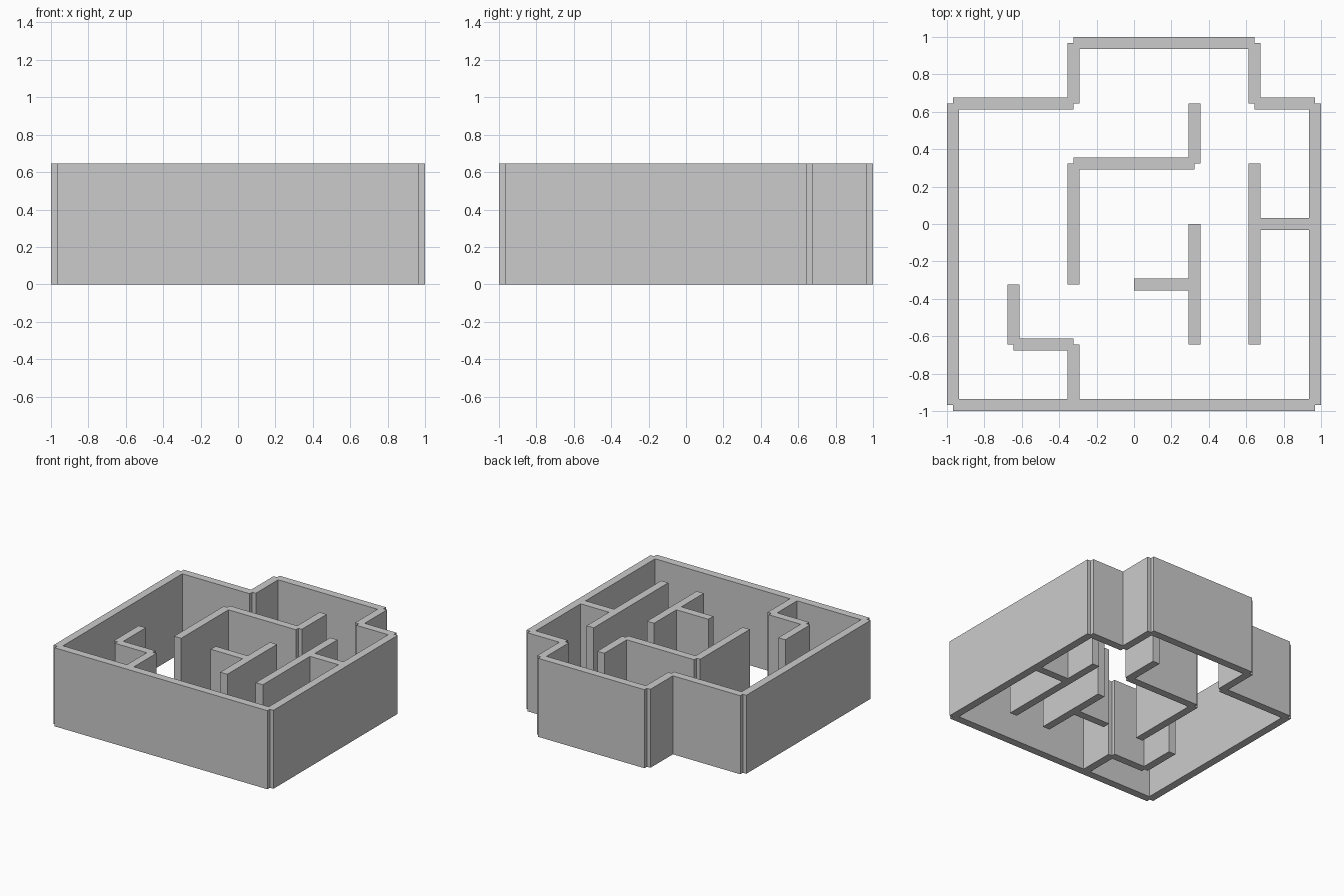
import bpy, bmesh
from mathutils import Matrix

if "Cube" in bpy.data.objects:
    bpy.data.objects.remove(bpy.data.objects["Cube"])

U = 1 / 3.1            # plan grid spacing
T = 0.2 * U            # wall thickness
H = 2 * U              # wall height

# Wall runs as grid points; every straight run is one square-ended box
runs = [
    # outer shell
    [(-3, -3), (3, -3), (3, 2), (2, 2), (2, 3), (-1, 3), (-1, 2), (-3, 2), (-3, -3)],
    # inner partitions
    [(1, 2), (1, 1), (-1, 1), (-1, -1)],
    [(1, 0), (1, -2)],
    [(0, -1), (1, -1)],
    [(2, 1), (2, -2)],
    [(2, 0), (3, 0)],
    [(-2, -1), (-2, -2), (-1, -2), (-1, -3)],
]


def wall(name, a, b):
    """Box wall between two grid points, ending flush at both."""
    dx, dy = abs(b[0] - a[0]) * U, abs(b[1] - a[1]) * U
    centre = ((a[0] + b[0]) * U / 2, (a[1] + b[1]) * U / 2, H / 2)
    bm = bmesh.new()
    bmesh.ops.create_cube(bm, size=1, matrix=Matrix.Translation(centre)
                          @ Matrix.Diagonal((dx or T, dy or T, H, 1)))
    mesh = bpy.data.meshes.new(name)
    bm.to_mesh(mesh)
    bm.free()
    obj = bpy.data.objects.new(name, mesh)
    bpy.context.collection.objects.link(obj)
    return obj


segments = [wall("wall_segment", a, b) for run in runs for a, b in zip(run, run[1:])]

# Fuse all segments into one clean set of walls
walls = segments[0]
walls.name = "walls"
for seg in segments[1:]:
    mod = walls.modifiers.new("join", 'BOOLEAN')
    mod.operation = 'UNION'
    mod.solver = 'EXACT'
    mod.object = seg
fused = bpy.data.meshes.new_from_object(
    walls.evaluated_get(bpy.context.evaluated_depsgraph_get()))
walls.modifiers.clear()
walls.data = fused
fused.name = "walls"
for seg in segments[1:]:
    bpy.data.objects.remove(seg)
